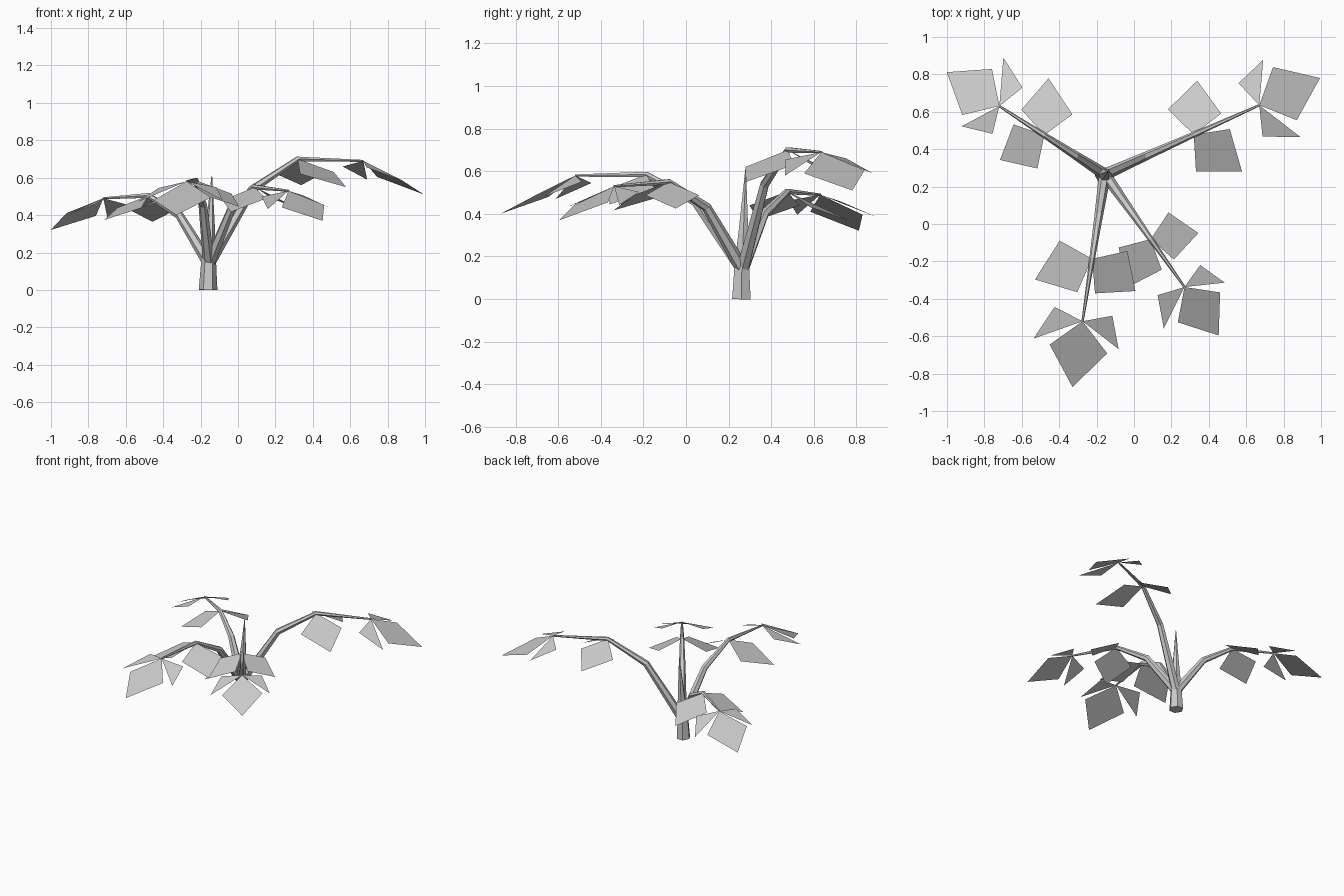
import bpy, bmesh
from mathutils import Vector

if "Cube" in bpy.data.objects:
    bpy.data.objects.remove(bpy.data.objects["Cube"])

SIDES = 6


def finish(bm, name):
    me = bpy.data.meshes.new(name)
    bm.to_mesh(me)
    bm.free()
    ob = bpy.data.objects.new(name, me)
    bpy.context.collection.objects.link(ob)
    return ob


def tube(name, points, radii):
    """Low-poly tapered tube; the cross-section follows the path."""
    from math import cos, sin, tau
    bm = bmesh.new()
    pts = [Vector(p) for p in points]
    rings = []
    for i, (p, r) in enumerate(zip(pts, radii)):
        d = (pts[min(i + 1, len(pts) - 1)] - pts[max(i - 1, 0)]).normalized()
        ref = Vector((0, 1, 0)) if d.z > 0.95 else Vector((0, 0, 1))
        a = d.cross(ref).normalized()
        b = d.cross(a)
        rings.append([bm.verts.new(p + r * (a * cos(tau * k / SIDES) + b * sin(tau * k / SIDES)))
                      for k in range(SIDES)])
    for lo, hi in zip(rings, rings[1:]):
        for k in range(SIDES):
            n = (k + 1) % SIDES
            bm.faces.new((lo[k], lo[n], hi[n], hi[k]))
    bm.faces.new(rings[0])
    bm.faces.new(rings[-1])
    bmesh.ops.recalc_face_normals(bm, faces=bm.faces)
    return finish(bm, name)


# Leaf outlines as (forward, left, up) from the attachment point
TIP_LEAVES = [
    [(0, 0, 0), (.15, -.155, -.10), (.356, 0, -.18), (.15, .156, -.085)],
    [(0, 0, 0), (.118, .213, -.10), (-.053, .153, -.03)],
    [(0, 0, 0), (-.053, -.16, -.035), (.131, -.245, -.11)],
]
BEND_LEAVES = [
    [(0, 0, 0), (.18, .043, -.07), (.135, .255, -.14), (-.07, .18, -.07)],
    [(0, 0, 0), (-.07, -.186, -.08), (.155, -.285, -.15), (.188, -.052, -.07)],
]


def leaves(name, origin, fwd, outlines, scale):
    left = Vector((-fwd.y, fwd.x, 0))
    bm = bmesh.new()
    for outline in outlines:
        bm.faces.new([bm.verts.new(origin + scale * (f * fwd + l * left + u * Vector((0, 0, 1))))
                      for f, l, u in outline])
    return finish(bm, name)


# Trunk ending in a pointed shoot
tube("trunk", [(-.16, .26, 0), (-.157, .262, .15), (-.148, .27, .33), (-.14, .28, .61)],
     [.05, .04, .025, .002])

# Branches: tip position, bend height, leaf scale
BRANCHES = {
    "back_right": ((.67, .635, .69), .70, 1.0),
    "back_left": ((-.72, .63, .49), .505, .94),
    "front_left": ((-.275, -.52, .58), .585, 1.0),
    "front_right": ((.27, -.337, .53), .55, .89),
}
base = Vector((-.155, .265, .14))
for label, (tip, bend_z, scale) in BRANCHES.items():
    tip = Vector(tip)
    elbow = base.lerp(tip, .28)
    elbow.z = base.z + .71 * (bend_z - base.z)
    bend = base.lerp(tip, .575)
    bend.z = bend_z
    fwd = Vector((tip.x - base.x, tip.y - base.y, 0)).normalized()
    tube(label + "_branch", [base, elbow, bend, tip], [.032, .023, .015, .006])
    leaves(label + "_tip_leaves", tip, fwd, TIP_LEAVES, scale)
    leaves(label + "_side_leaves", bend, fwd, BEND_LEAVES, scale)
